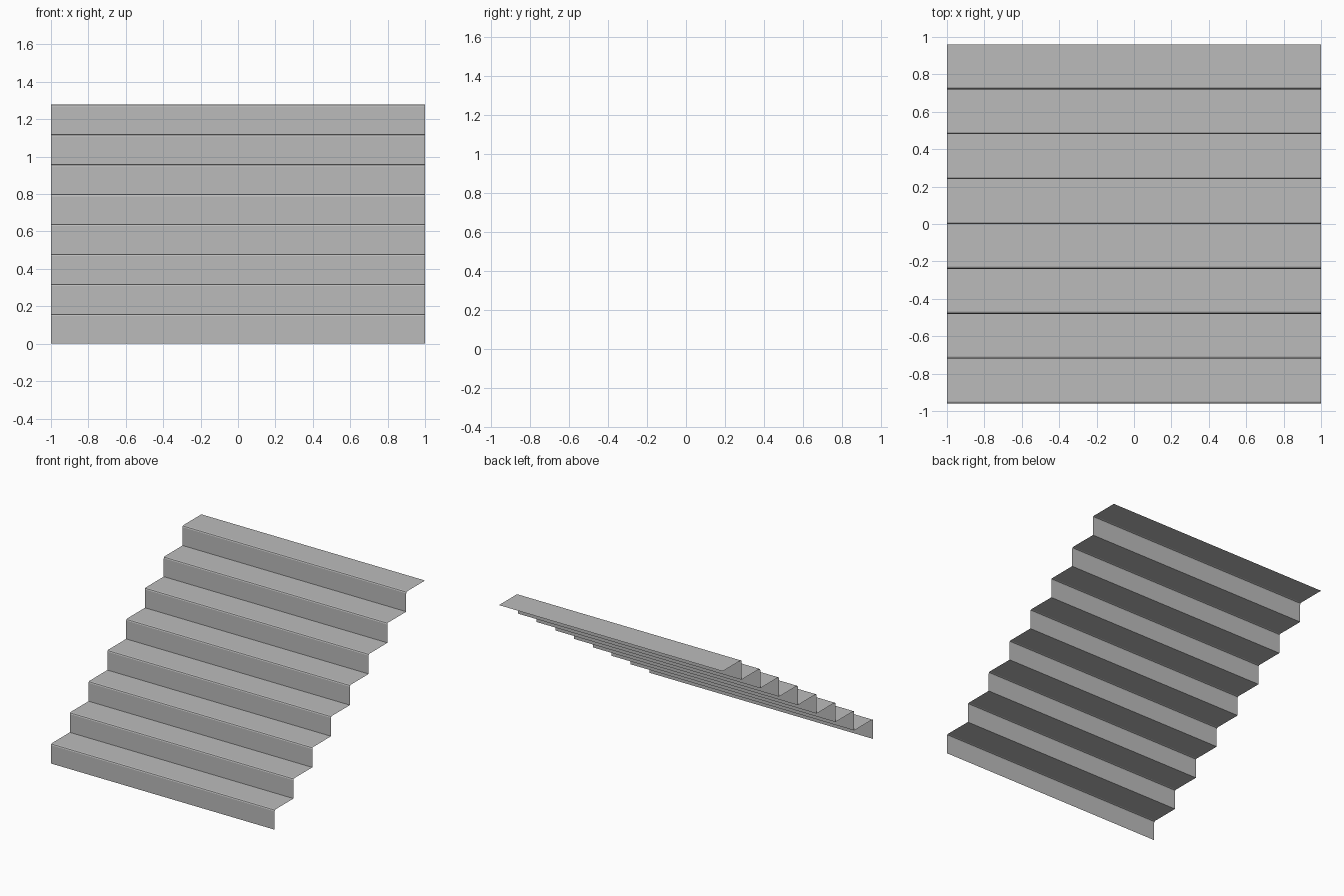
import bpy
import bmesh

if "Cube" in bpy.data.objects:
    bpy.data.objects.remove(bpy.data.objects["Cube"])

STEPS, RISE, RUN, HALF_WIDTH = 8, 0.16, 0.24, 1.0
NOSE = 0.012  # small rounding on each tread edge

mat = bpy.data.materials.new("light grey")
mat.diffuse_color = (0.5, 0.5, 0.5, 1)
mat.use_nodes = True
mat.node_tree.nodes["Principled BSDF"].inputs["Base Color"].default_value = mat.diffuse_color

# Side profile: riser, eased nosing, tread, repeated
y0 = -STEPS * RUN / 2
profile = [(y0, 0.0)]
for i in range(STEPS):
    y, z = y0 + i * RUN, (i + 1) * RISE
    profile += [(y, z - NOSE), (y + NOSE * 0.29, z - NOSE * 0.29),
                (y + NOSE, z), (y + RUN, z)]

# Open stair sheet swept across the width
bm = bmesh.new()
left = [bm.verts.new((-HALF_WIDTH, y, z)) for y, z in profile]
right = [bm.verts.new((HALF_WIDTH, y, z)) for y, z in profile]
for i in range(len(profile) - 1):
    bm.faces.new((left[i], right[i], right[i + 1], left[i + 1]))
mesh = bpy.data.meshes.new("stair_flight")
bm.to_mesh(mesh)
bm.free()
mesh.materials.append(mat)
stairs = bpy.data.objects.new("stair_flight", mesh)
bpy.context.collection.objects.link(stairs)
